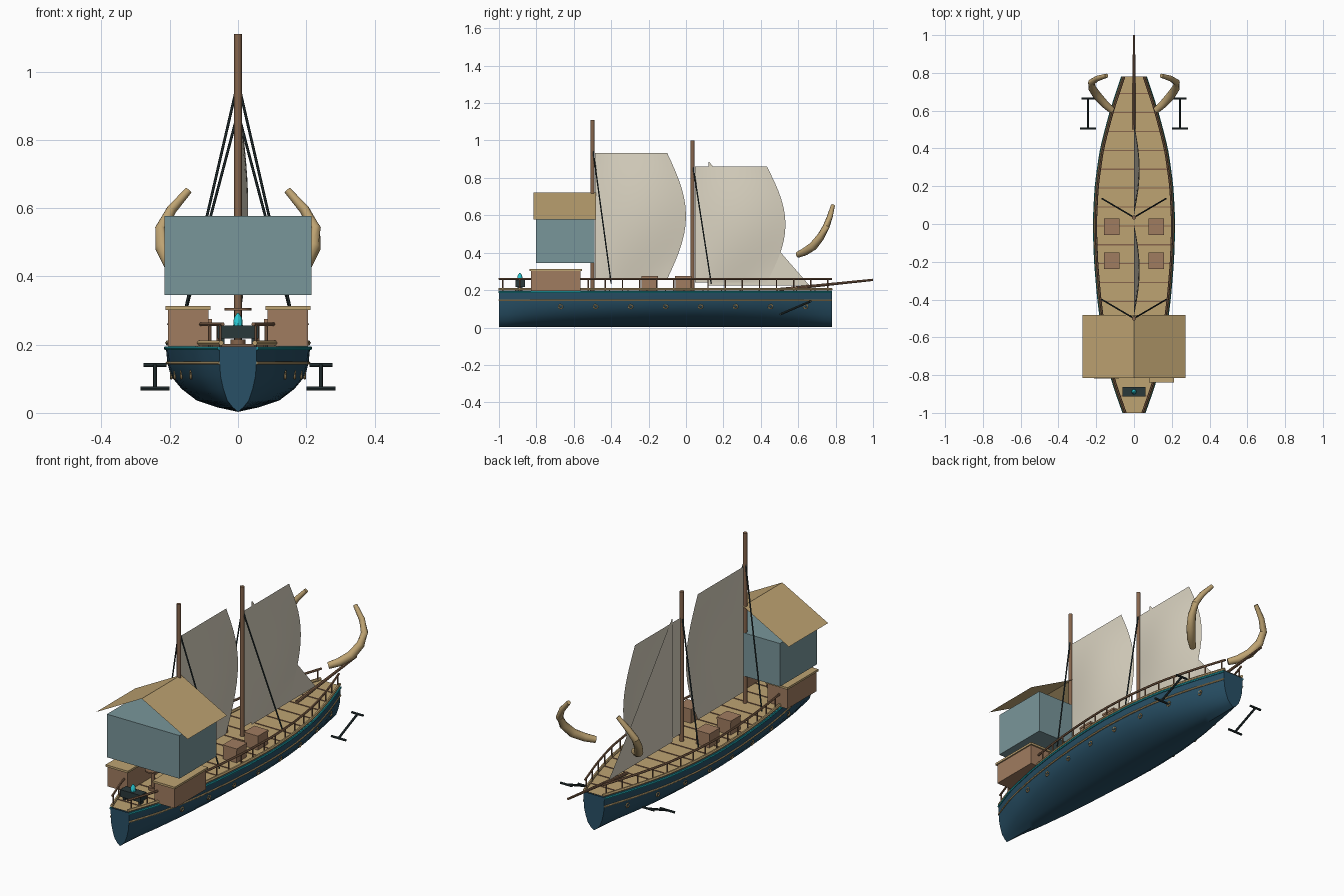
import bpy, bmesh, math
from mathutils import Vector

cube = bpy.data.objects.get("Cube")
if cube:
    bpy.data.objects.remove(cube, do_unlink=True)


def material(name, r, g, b):
    lin = [((c / 255 + 0.055) / 1.055) ** 2.4 for c in (r, g, b)] + [1]
    m = bpy.data.materials.new(name)
    m.use_nodes = True
    m.diffuse_color = lin
    bsdf = next(n for n in m.node_tree.nodes if n.type == "BSDF_PRINCIPLED")
    bsdf.inputs["Base Color"].default_value = lin
    return m


NAVY = material("navy hull paint", 40, 80, 102)
TEAL = material("teal trim", 30, 150, 160)
TAN = material("tan wood", 190, 163, 114)
BROWN = material("brown wood", 160, 124, 96)
DARK = material("dark wood", 134, 101, 76)
SLATE = material("slate blue cabin", 121, 150, 154)
SAIL = material("cream canvas", 218, 211, 193)
IRON = material("dark iron", 42, 56, 58)
GLOW = material("cyan glow", 40, 200, 210)


def mesh_object(name, bm, mat, smooth=False):
    bmesh.ops.recalc_face_normals(bm, faces=bm.faces)
    me = bpy.data.meshes.new(name)
    bm.to_mesh(me)
    bm.free()
    ob = bpy.data.objects.new(name, me)
    bpy.context.collection.objects.link(ob)
    me.materials.append(mat)
    if smooth:
        bpy.ops.object.select_all(action="DESELECT")
        ob.select_set(True)
        bpy.context.view_layer.objects.active = ob
        bpy.ops.object.shade_smooth_by_angle(angle=math.radians(40))
    return ob


def box(name, x, y, z, mat):
    """Box from its (low, high) range on each axis."""
    bm = bmesh.new()
    bmesh.ops.create_cube(bm, size=1)
    for v in bm.verts:
        v.co = [r[0] + (r[1] - r[0]) * (c + 0.5) for r, c in zip((x, y, z), v.co)]
    return mesh_object(name, bm, mat)


def tube(name, points, radii, mat, sides=8):
    """Round tube through the points, one radius for all or one for each."""
    pts = [Vector(p) for p in points]
    if not isinstance(radii, list):
        radii = [radii] * len(pts)
    bm = bmesh.new()
    rings = []
    for i, p in enumerate(pts):
        d = (pts[min(i + 1, len(pts) - 1)] - pts[max(i - 1, 0)]).normalized()
        a = d.cross((0, 0, 1) if abs(d.z) < 0.95 else (0, 1, 0)).normalized()
        b = d.cross(a)
        turn = [math.tau * k / sides for k in range(sides)]
        rings.append([bm.verts.new(p + radii[i] * (a * math.cos(t) + b * math.sin(t))) for t in turn])
    skin(bm, rings, True)
    bm.faces.new(rings[0])
    bm.faces.new(rings[-1])
    return mesh_object(name, bm, mat, True)


def skin(bm, rows, closed=False):
    for r, s in zip(rows, rows[1:]):
        for k in range(len(r) if closed else len(r) - 1):
            n = (k + 1) % len(r)
            bm.faces.new((r[k], r[n], s[n], s[k]))


def interp(table, t):
    for (a, p), (b, q) in zip(table, table[1:]):
        if t <= b:
            return p + (q - p) * (t - a) / (b - a)
    return table[-1][1]


# Hull: one section scaled along the plan outline
STERN, BOW, DECK = -1.0, 0.78, 0.195
PLAN = [(-1, 0.055), (-0.83, 0.115), (-0.6, 0.162), (-0.4, 0.189), (-0.2, 0.206), (0, 0.213),
        (0.2, 0.203), (0.4, 0.175), (0.6, 0.122), (0.78, 0.062)]
SECTION = [(0, 0.003), (0.28, 0.016), (0.57, 0.036), (0.78, 0.07), (0.93, 0.108), (0.98, 0.15), (1, DECK)]


def half(y):
    return (interp(PLAN, y - 0.05) + 2 * interp(PLAN, y) + interp(PLAN, y + 0.05)) / 4 \
        if STERN + 0.05 < y < BOW - 0.05 else interp(PLAN, y)


STATIONS = [STERN + (BOW - STERN) * i / 40 for i in range(41)]
ring = [(-f, z) for f, z in SECTION[:0:-1]] + SECTION
bm = bmesh.new()
rows = [[bm.verts.new((f * half(y), y, z)) for f, z in ring] for y in STATIONS]
skin(bm, rows)
bm.faces.new(rows[0])
bm.faces.new(rows[-1])
mesh_object("hull", bm, NAVY, True)

# Deck with plank seams
bm = bmesh.new()
skin(bm, [[bm.verts.new((s * half(y), y, DECK + 0.004)) for s in (-1, 1)] for y in STATIONS])
mesh_object("deck", bm, TAN)
for i in range(17):
    y = -0.91 + 0.1 * i
    w = half(y) - 0.012
    box("deck_seam", (-w, w), (y - 0.003, y + 0.003), (DECK, DECK + 0.007), DARK)

for s, side in ((1, "left"), (-1, "right")):
    # Trim, gunwale and railing follow the plan outline
    def along(f, z, inset=0):
        return [(s * (f * half(y) - inset), y, z) for y in STATIONS]
    tube(side + "_hull_stripe", along(0.98, 0.146), 0.005, TAN, 6)
    tube(side + "_teal_trim", along(1, 0.19), 0.006, TEAL, 6)
    tube(side + "_gunwale", along(1, 0.205, 0.006), 0.008, TAN, 6)
    tube(side + "_handrail", along(1, 0.26, 0.01), 0.006, DARK, 6)
    for i in range(20):
        y = STERN + 0.02 + i * 0.0915
        x = s * (half(y) - 0.01)
        tube(side + "_rail_post", [(x, y, DECK), (x, y, 0.26)], 0.004, DARK, 6)

    # Porthole rings
    for i in range(8):
        y = -0.67 + 0.187 * i
        x = s * half(y) * 0.935
        circle = [(x, y + 0.011 * math.cos(t), 0.112 + 0.011 * math.sin(t))
                  for t in (math.tau * k / 12 for k in range(13))]
        tube(side + "_porthole", circle, 0.004, TAN, 6)

    # Tusk
    path = [(0.115, 0.60, 0.39), (0.155, 0.635, 0.405), (0.195, 0.68, 0.435), (0.222, 0.72, 0.485),
            (0.225, 0.75, 0.54), (0.195, 0.77, 0.595), (0.145, 0.785, 0.652)]
    tube(side + "_tusk", [(s * x, y, z) for x, y, z in path],
         [0.017, 0.021, 0.023, 0.021, 0.018, 0.015, 0.011], TAN, 12)

    # Anchor
    x = s * 0.243
    tube(side + "_anchor_shank", [(x, 0.665, 0.14), (x, 0.505, 0.071)], 0.006, IRON)
    tube(side + "_anchor_stock", [(x - 0.034, 0.665, 0.14), (x + 0.034, 0.665, 0.14)], 0.006, IRON)
    tube(side + "_anchor_arms", [(x - 0.043, 0.505, 0.071), (x + 0.043, 0.505, 0.071)], 0.006, IRON)

    # Shrouds
    for name, y, top in (("aft", -0.5, 0.97), ("fore", 0.035, 0.88)):
        tube(f"{side}_{name}_shroud", [(0, y, top), (s * 0.17, y + 0.1, 0.235)], 0.004, IRON, 6)

    # Deck crates
    for y in (-0.195, -0.015):
        xs = sorted((s * 0.078, s * 0.158))
        box(side + "_crate", xs, (y - 0.042, y + 0.042), (DECK, 0.265), BROWN)
        box(side + "_crate_lid", (xs[0] - 0.002, xs[1] + 0.002), (y - 0.044, y + 0.044), (0.265, 0.275), BROWN)

    # Stern lockers
    front = -0.83 if s > 0 else -0.81
    xs = sorted((s * 0.087, s * 0.205))
    box(side + "_locker", xs, (front, -0.565), (DECK, 0.302), BROWN)
    box(side + "_locker_lid", (xs[0] - 0.007, xs[1] + 0.007), (front - 0.008, -0.557), (0.302, 0.313), TAN)

# Cabin with an open gable roof
box("cabin", (-0.215, 0.215), (-0.803, -0.488), (0.346, 0.577), SLATE)
bm = bmesh.new()
skin(bm, [[bm.verts.new((x, y, z)) for x, z in ((-0.272, 0.577), (0, 0.722), (0.272, 0.577))]
          for y in (-0.815, -0.482)])
mesh_object("cabin_roof", bm, TAN)

# Masts and bowsprit
tube("aft_mast", [(0, -0.5, DECK), (0, -0.5, 1.11)], 0.011, DARK, 12)
tube("fore_mast", [(0, 0.035, DECK), (0, 0.035, 1.0)], 0.011, DARK, 12)
tube("bowsprit", [(0, 0.5, 0.203), (0, 1.0, 0.255)], [0.009, 0.006], DARK)


def sail(name, y, z, width):
    """Billowed sail with a rounded free edge."""
    bm = bmesh.new()
    n = 14
    rows = []
    for j in range(n + 1):
        v = j / n
        bulge = math.sin(math.pi * v)
        rows.append([bm.verts.new((0.03 * math.sin(math.pi * i / n) * bulge,
                                   y + (width + 0.1 * bulge) * i / n,
                                   z[0] + (z[1] - z[0]) * v)) for i in range(n + 1)])
    skin(bm, rows)
    mesh_object(name, bm, SAIL, True)


sail("aft_sail", -0.487, (0.26, 0.932), 0.387)
sail("fore_sail", 0.047, (0.24, 0.862), 0.385)

# Jib
bm = bmesh.new()
skin(bm, [[bm.verts.new((-0.003, 0.12, z)), bm.verts.new((-0.003, y, z))]
          for y, z in ((0.66, 0.225), (0.49, 0.42), (0.32, 0.635), (0.125, 0.885))])
mesh_object("jib", bm, SAIL)

# Steering post and wheel
for name, z0, z1, r in (("wheel_base", DECK, 0.215, 0.022), ("wheel_post", 0.21, 0.302, 0.01),
                        ("wheel_rim", 0.3, 0.307, 0.04)):
    tube(name, [(0, -0.72, z0), (0, -0.72, z1)], r, DARK, 12)

# Stern lantern
box("lantern_tray", (-0.06, 0.06), (-0.912, -0.862), (0.218, 0.256), IRON)
for x in (-0.045, 0.045):
    box("lantern_foot", (x - 0.006, x + 0.006), (-0.9, -0.874), (DECK, 0.218), IRON)
tube("lantern_flame", [(0, -0.888, z) for z in (0.256, 0.278, 0.292)], [0.014, 0.012, 0.003], GLOW)
